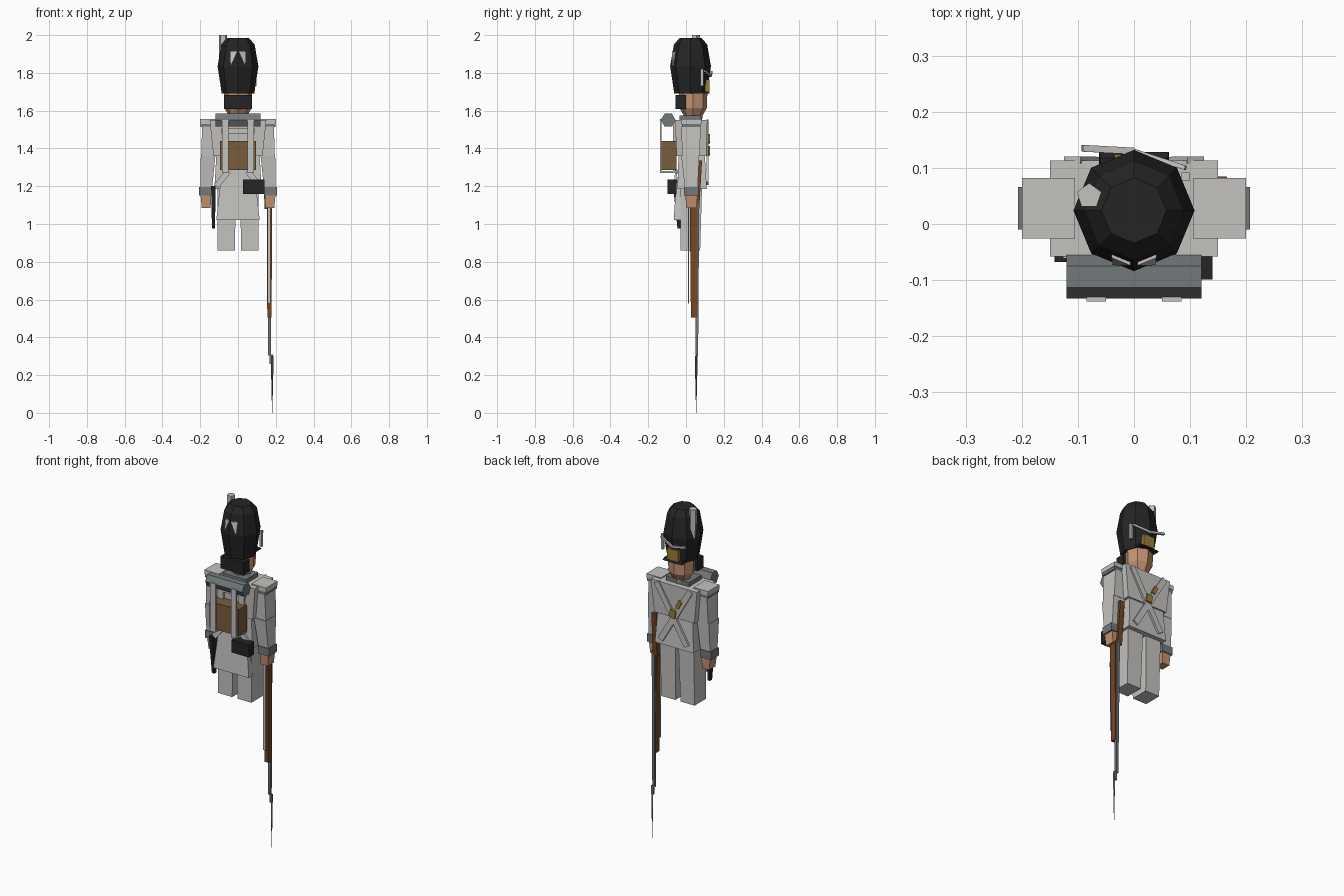
import bpy, bmesh
from math import pi, sin, cos
from mathutils import Vector

cube = bpy.data.objects.get("Cube")
if cube:
    bpy.data.objects.remove(cube, do_unlink=True)


def material(name, r, g, b):
    m = bpy.data.materials.new(name)
    m.use_nodes = True
    m.diffuse_color = (r, g, b, 1)
    m.node_tree.nodes["Principled BSDF"].inputs["Base Color"].default_value = (r, g, b, 1)
    return m


white = material("off white cloth", .55, .54, .52)
black = material("black", .018, .018, .018)
grey = material("blue grey", .17, .19, .2)
leather = material("pack brown", .19, .11, .045)
wood = material("stock wood", .17, .065, .02)
skin = material("skin", .55, .29, .17)
brass = material("brass", .33, .2, .04)
steel = material("steel", .16, .17, .18)


def loft(name, rings, mat):
    """Join rings of equal point count and cap both ends."""
    bm = bmesh.new()
    loops = [[bm.verts.new(p) for p in ring] for ring in rings]
    n = len(loops[0])
    for a, b in zip(loops, loops[1:]):
        for i in range(n):
            j = (i + 1) % n
            bm.faces.new((a[i], a[j], b[j], b[i]))
    bm.faces.new(loops[0][::-1])
    bm.faces.new(loops[-1])
    bmesh.ops.recalc_face_normals(bm, faces=bm.faces)
    me = bpy.data.meshes.new(name)
    bm.to_mesh(me)
    bm.free()
    me.materials.append(mat)
    ob = bpy.data.objects.new(name, me)
    bpy.context.collection.objects.link(ob)
    return ob


def rect(x0, x1, y0, y1, z):
    return [(x0, y0, z), (x1, y0, z), (x1, y1, z), (x0, y1, z)]


def box(name, x, y, z, mat, top=None):
    """Box from (min, max) pairs; top gives other x and y pairs at the upper end."""
    tx, ty = top or (x, y)
    return loft(name, [rect(*x, *y, z[0]), rect(*tx, *ty, z[1])], mat)


def turned(name, center, profile, sides, mat, phase=pi / 2):
    cx, cy = center
    return loft(name, [[(cx + r * cos(phase + 2 * pi * i / sides),
                         cy + r * sin(phase + 2 * pi * i / sides), z)
                        for i in range(sides)] for r, z in profile], mat)


def strap(name, a, b, width, thick, mat, out=(0, 1, 0)):
    """Flat bar between two points, facing the out direction."""
    a, b, out = Vector(a), Vector(b), Vector(out)
    side = (b - a).cross(out).normalized() * width / 2
    up = out.normalized() * thick / 2
    return loft(name, [[p - side - up, p + side - up, p + side + up, p - side + up]
                       for p in (a, b)], mat)


# Body
box("chest", (-.13, .13), (-.05, .108), (1.36, 1.55), white, ((-.15, .15), (-.058, .113)))
box("waist", (-.125, .125), (-.045, .11), (1.185, 1.36), white, ((-.115, .115), (-.04, .1)))
box("coat_tails", (-.115, .115), (-.065, -.03), (1.02, 1.25), white, ((-.09, .09), (-.05, -.02)))
box("collar", (-.075, .075), (-.035, .08), (1.54, 1.575), grey)

# Limbs on both sides
for s, tag in ((1, "left"), (-1, "right")):
    def span(a, b):
        return tuple(sorted((s * a, s * b)))
    box(tag + "_leg", span(.017, .108), (-.03, .075), (.86, 1.2), white,
        (span(.01, .11), (-.03, .085)))
    box(tag + "_shoulder", span(.105, .2), (-.026, .082), (1.53, 1.556), white)
    box(tag + "_shoulder_trim", span(.12, .198), (-.022, .078), (1.513, 1.53), grey)
    box(tag + "_upper_arm", span(.12, .195), (-.02, .072), (1.36, 1.515), white,
        (span(.115, .19), (-.025, .078)))
    box(tag + "_forearm", span(.137, .2), (-.006, .062), (1.19, 1.36), white,
        (span(.12, .197), (-.025, .07)))
    box(tag + "_cuff", span(.138, .207), (-.01, .066), (1.15, 1.195), grey)
    box(tag + "_hand", span(.145, .192), (.002, .058), (1.085, 1.15), skin,
        (span(.142, .198), (-.003, .06)))

# Head and tall hat
turned("head", (0, .038), [(.045, 1.53), (.05, 1.575), (.073, 1.615), (.075, 1.7)], 8, skin)
box("hair", (-.074, .074), (-.055, 0), (1.61, 1.682), black)
turned("hat", (0, .024), [(.086, 1.69), (.108, 1.835), (.088, 1.95), (.058, 1.985)], 8, black)
box("visor", (-.062, .062), (.085, .128), (1.69, 1.702), black, ((-.06, .06), (.08, .118)))
box("hat_plate", (-.035, .035), (.1, .124), (1.7, 1.765), brass)
turned("plume", (-.08, .05), [(.02, 1.83), (.023, 2.0)], 5, white, 0.3)


# White badge of two triangles following the hat facets
def on_hat(x, z, lift):
    radius = .108 - max(0, z - 1.835) * .175 - max(0, 1.835 - z) * .15
    return (x, .024 - radius + abs(x) * .414 - lift, z)


for s, tag in ((1, "left"), (-1, "right")):
    tri = [(s * .04, 1.912), (s * .006, 1.912), (s * .038, 1.84)]
    loft(tag + "_hat_badge", [[on_hat(x, z, d) for x, z in tri] for d in (-.002, .006)], white)

# Hat cord and tassel
strap("hat_cord_left", (.092, .1, 1.81), (0, .13, 1.785), .012, .008, white, (.3, 1, 0))
strap("hat_cord_right", (0, .13, 1.785), (-.092, .135, 1.805), .012, .012, white)
box("hat_tassel", (.085, .099), (.077, .092), (1.73, 1.82), white)

# Cross belts with fittings on the chest
for s, tag in ((1, "left"), (-1, "right")):
    strap(tag + "_cross_belt", (s * .11, .114, 1.545), (-s * .085, .113, 1.215),
          .034, .012, white)
    strap(tag + "_rear_belt", (s * .05, -.052, 1.28), (s * .115, -.056, 1.2), .03, .012, white)
strap("belt_plate", (.004, .12, 1.365), (-.004, .12, 1.41), .036, .016, brass)
strap("belt_fitting", (-.028, .121, 1.43), (-.05, .121, 1.472), .022, .014, brass)

# Backpack, rolled coat and straps
box("backpack", (-.094, .094), (-.13, -.05), (1.285, 1.44), leather)
loft("rolled_coat", [[(x, -.094 + .039 * cos(i * pi / 3), 1.55 + .039 * sin(i * pi / 3))
                      for i in range(6)] for x in (-.12, .12)], grey)
for s, tag in ((1, "left"), (-1, "right")):
    x = tuple(sorted((s * .05, s * .085)))
    box(tag + "_pack_strap", x, (-.138, -.13), (1.27, 1.555), white)
    box(tag + "_pack_strap_base", x, (-.138, -.04), (1.27, 1.28), white)
    box(tag + "_pack_shoulder_strap", x, (-.068, -.055), (1.28, 1.55), white)
box("pack_cross_strap", (-.09, .09), (-.066, -.055), (1.48, 1.505), white)

# Cartridge box and scabbard
box("cartridge_box", (.026, .14), (-.099, -.05), (1.16, 1.235), black)
box("scabbard", (-.138, -.122), (-.045, -.025), (.975, 1.2), black,
    ((-.142, -.118), (-.068, -.025)))

# Musket carried muzzle down
box("musket_stock", (.155, .178), (.026, .062), (.505, 1.1), wood, ((.153, .18), (.02, .06)))
box("musket_butt", (.14, .168), (.04, .07), (1.08, 1.335), wood, ((.135, .165), (.05, .085)))
box("musket_barrel", (.16, .174), (.05, .064), (.305, 1.1), steel,
    ((.154, .174), (.054, .07)))
box("musket_sling", (.156, .172), (.011, .017), (.58, 1.1), white)
box("bayonet_socket", (.168, .184), (.052, .062), (.26, .31), steel)
turned("bayonet", (.181, .054), [(.0008, 0), (.006, .22), (.006, .3)], 4, steel)
